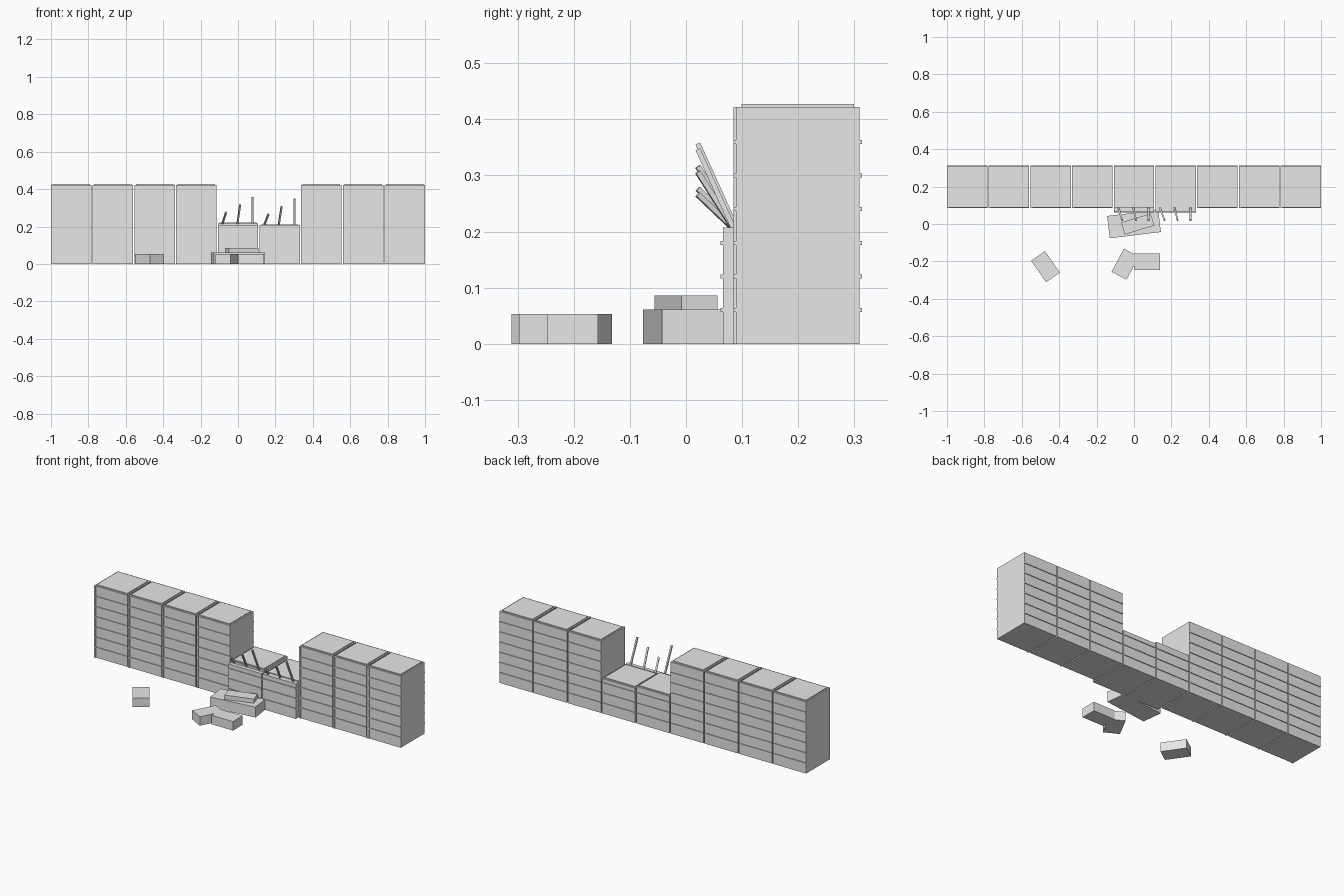
import bpy, math
from mathutils import Vector

if "Cube" in bpy.data.objects:
    bpy.data.objects.remove(bpy.data.objects["Cube"])

concrete = bpy.data.materials.new("pale_grey_concrete")
concrete.diffuse_color = (0.8, 0.8, 0.8, 1)
concrete.use_nodes = True
concrete.node_tree.nodes["Principled BSDF"].inputs["Base Color"].default_value = concrete.diffuse_color


def box(name, x0, x1, y0, y1, z0, z1, angle=0.0):
    """Box from its extents, turned about its own vertical axis."""
    bpy.ops.mesh.primitive_cube_add(
        size=1, location=((x0 + x1) / 2, (y0 + y1) / 2, (z0 + z1) / 2),
        rotation=(0, 0, math.radians(angle)))
    ob = bpy.context.object
    ob.name = name
    ob.scale = (x1 - x0, y1 - y0, z1 - z0)
    ob.data.materials.append(concrete)
    return ob


def block(name, cx, cy, length, width, z0, z1, angle):
    """Rubble block placed by its centre."""
    return box(name, cx - length / 2, cx + length / 2,
               cy - width / 2, cy + width / 2, z0, z1, angle)


def rod(name, a, b, t=0.009):
    """Square bar between two points."""
    a, b = Vector(a), Vector(b)
    ob = box(name, -t / 2, t / 2, -t / 2, t / 2, 0, (b - a).length)
    ob.location = (a + b) / 2
    ob.rotation_euler = (b - a).to_track_quat('Z', 'Y').to_euler()


PITCH, WIDTH = 0.223, 0.216
FRONT, BACK, RIB = 0.089, 0.309, 0.0045
heights = {4: 0.2175, 5: 0.205}

# Row of nine building sections, two of them collapsed
for i in range(9):
    x0 = -1 + PITCH * i
    x1 = x0 + WIDTH
    top = heights.get(i, 0.422)
    broken = i in heights
    box("section_body", x0, x1, FRONT, BACK, 0, top)
    box("roof_slab", x0 + 0.008, x1 - 0.008, FRONT + 0.01, BACK - 0.01,
        top, top + 0.005)
    face = FRONT
    if broken:
        # Bulging front wall of a collapsed section
        face = 0.066
        box("bulging_wall", x0, x1, face, FRONT, 0, 0.207)
    else:
        box("corner_pilaster", x0, x0 + 0.01, FRONT - RIB, FRONT, 0, top)
    # Floor bands on front and back
    for k in range(1, 4 if broken else 7):
        z = 0.06 * k
        box("floor_band", x0, x1, face - RIB, BACK + RIB, z - 0.0035, z + 0.0035)

# Bent reinforcement bars over the broken wall: base x, tip x, tip z
for bx, tx, tz in ((-0.083, -0.064, 0.276), (-0.003, 0.011, 0.316),
                   (0.078, 0.078, 0.357), (0.139, 0.163, 0.266),
                   (0.217, 0.233, 0.306), (0.302, 0.302, 0.347)):
    rod("reinforcement_bar", (bx, 0.085, 0.216 if bx < 0.1 else 0.205), (tx, 0.021, tz))

# Fallen rubble
block("large_rubble", 0, 0, 0.275, 0.12, 0, 0.061, 7)
block("top_rubble", 0.02, 0, 0.165, 0.067, 0.061, 0.086, 17)
block("small_rubble", 0.07, -0.202, 0.14, 0.09, 0, 0.053, 0)
block("small_rubble", -0.047, -0.215, 0.14, 0.09, 0, 0.053, 62)
block("small_rubble", -0.473, -0.228, 0.14, 0.09, 0, 0.053, -55)
